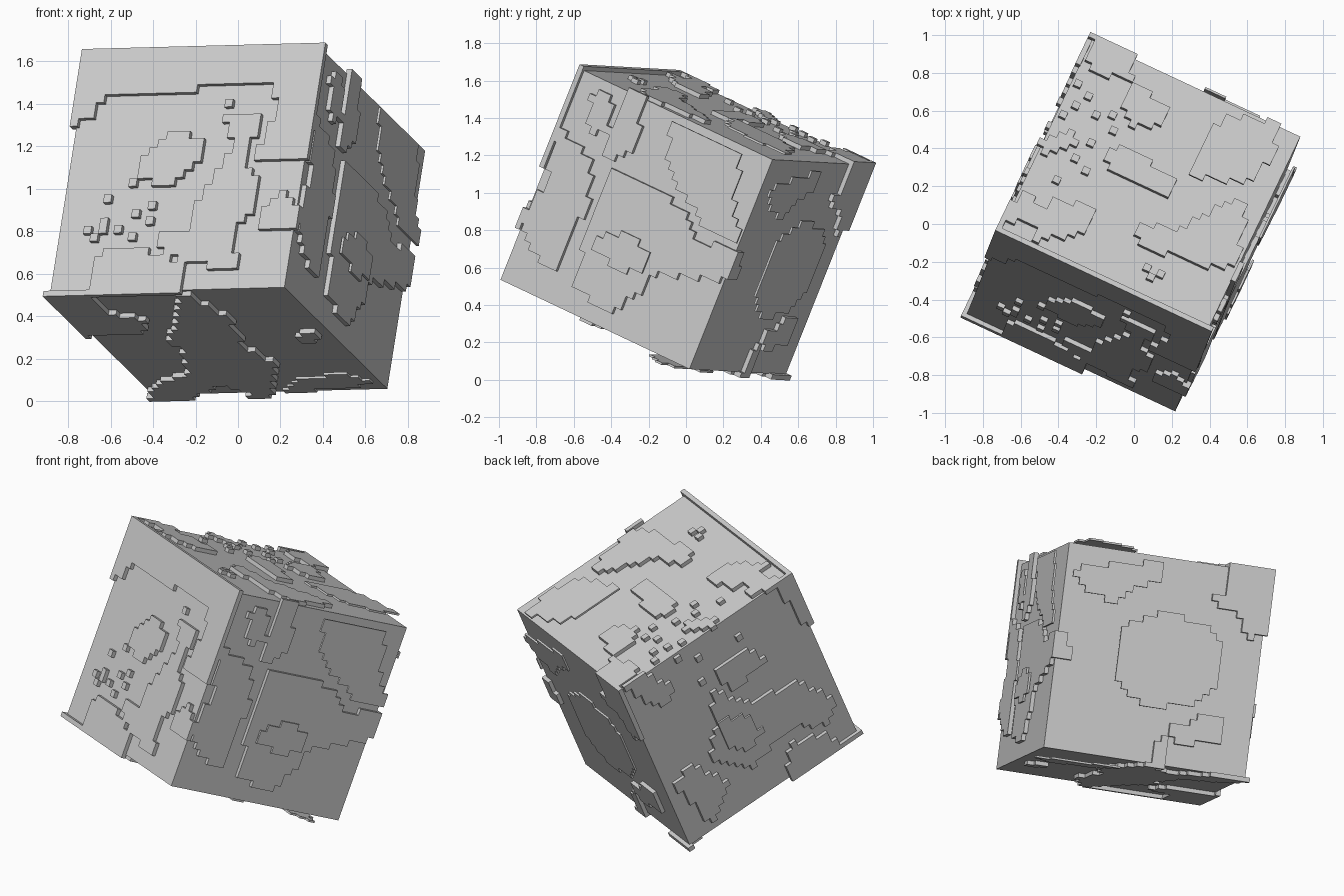
import bpy
import bmesh
from mathutils import Vector, Matrix

if "Cube" in bpy.data.objects:
    bpy.data.objects.remove(bpy.data.objects["Cube"], do_unlink=True)

GRID = 32
HALF = 0.609
CENTRE = Vector((-0.002, -0.007, 0.842))
LAND = (-0.004, 0.024)
CLOUD = (0.032, 0.044)

# Tilted frame of the cube world
across = Vector((0.905, -0.423, 0.024)).normalized()
back = Vector((0.383, 0.835, -0.392))
back = (back - across * back.dot(across)).normalized()
up = across.cross(back)

grey = bpy.data.materials.new("stone_grey")
grey.use_nodes = True
COLOUR = (0.6, 0.6, 0.6, 1)
grey.diffuse_color = COLOUR
grey.node_tree.nodes["Principled BSDF"].inputs["Base Color"].default_value = COLOUR


def add_object(name, bm):
    bmesh.ops.recalc_face_normals(bm, faces=bm.faces)
    mesh = bpy.data.meshes.new(name)
    bm.to_mesh(mesh)
    bm.free()
    mesh.materials.append(grey)
    obj = bpy.data.objects.new(name, mesh)
    bpy.context.scene.collection.objects.link(obj)
    return obj


def inside(outline, x, y):
    """Even-odd test of a cell centre against an outline."""
    hit = False
    for (ax, ay), (bx, by) in zip(outline, outline[1:] + outline[:1]):
        if (ay > y) != (by > y) and x < ax + (y - ay) * (bx - ax) / (by - ay):
            hit = not hit
    return hit


def cells_of(outlines, dots=()):
    """Turn outlines into square cells, which gives the stepped coasts."""
    cells = set(dots)
    for i in range(GRID):
        for j in range(GRID):
            if any(inside(o, i + 0.5, j + 0.5) for o in outlines):
                cells.add((i, j))
    return cells


def raise_cells(name, frame, cells, layer):
    """Build one slab layer of cells lying parallel to a side of the cube."""
    normal, right, rise = frame
    low, high = layer
    bm = bmesh.new()
    corners = {}

    def corner(i, j, depth):
        key = (i, j, depth)
        if key not in corners:
            reach = HALF + high
            p = right * (2 * i / GRID - 1) * reach + rise * (2 * j / GRID - 1) * reach
            corners[key] = bm.verts.new(CENTRE + p + normal * (HALF + depth))
        return corners[key]

    for i, j in cells:
        ring = [(i, j), (i + 1, j), (i + 1, j + 1), (i, j + 1)]
        for depth in (low, high):
            bm.faces.new([corner(*p, depth) for p in ring])
        # Walls only where the neighbouring cell is empty
        sides = [(i, j - 1), (i + 1, j), (i, j + 1), (i - 1, j)]
        for k, neighbour in enumerate(sides):
            if neighbour not in cells:
                p, q = ring[k], ring[(k + 1) % len(ring)]
                bm.faces.new([corner(*p, low), corner(*q, low),
                              corner(*q, high), corner(*p, high)])
    add_object(name, bm)


# Core cube
core = bmesh.new()
axes = Matrix((across, back, up)).transposed().to_4x4()
bmesh.ops.create_cube(core, size=2 * HALF, matrix=Matrix.Translation(CENTRE) @ axes)
add_object("core_cube", core)

# Front side
frame = (-back, across, up)
land = [
    [(0, 32), (32, 32), (32, 17), (25, 17), (26, 21), (27, 23), (26, 27), (16, 27),
     (16, 26), (4, 26), (3, 23), (0, 22)],
    [(14, 21), (18, 20), (18, 17), (15, 14), (10, 15), (10, 18)],
    [(20, 23), (25, 23), (24, 17), (26, 15), (26, 11), (24, 8), (25, 3), (18, 4),
     (14, 6), (14, 8), (18, 8), (18, 11), (20, 15), (22, 19)],
    [(6, 0), (6, 4), (8, 6), (11, 6), (18, 4), (18, 0)],
    [(27, 11), (30, 13), (32, 11), (32, 8), (27, 8)],
]
dots = [(6, 12), (9, 14), (12, 11), (6, 9), (8, 8), (10, 10), (12, 9), (10, 7),
        (4, 8), (5, 7), (6, 8), (20, 24)]
raise_cells("front_land", frame, cells_of(land, dots), LAND)

# Left side
frame = (across, back, up)
land = [
    [(10, 21), (17, 21), (23, 20), (25, 17), (32, 18), (32, 14), (27, 12), (21, 10),
     (21, 8), (18, 3), (11, 4), (10, 15)],
    [(3, 29), (6, 30), (8, 25), (5, 24)],
    [(0, 23), (7, 21), (9, 15), (8, 10), (8, 5), (3, 6), (0, 10), (2, 15)],
    [(8, 32), (11, 32), (12, 25), (10, 22), (8, 22)],
]
clouds = [
    [(16, 30), (27, 30), (29, 22), (31, 21), (31, 19), (26, 19), (23, 21), (18, 24)],
    [(11, 11), (16, 14), (20, 13), (20, 10), (16, 9)],
]
raise_cells("left_land", frame, cells_of(land), LAND)
raise_cells("left_clouds", frame, cells_of(clouds), CLOUD)

# Top side
frame = (up, across, back)
land = [
    [(17, 10), (22, 11), (25, 16), (28, 20), (30, 16), (31, 10), (27, 8), (18, 7)],
    [(9, 18), (12, 19), (19, 18), (19, 15), (10, 15)],
    [(5, 8), (11, 9), (11, 5), (5, 1)],
    [(0, 2), (1, 7), (6, 6), (5, 3)],
    [(7, 31), (8, 28), (14, 27), (14, 24), (10, 22), (8, 25)],
    [(1, 32), (7, 32), (7, 28), (3, 27), (1, 29)],
    [(0, 15), (4, 18), (5, 16), (1, 13)],
]
clouds = [[(21, 29), (28, 31), (29, 26), (27, 21), (20, 19), (20, 24)]]
dots = [(1, 24), (1, 28), (5, 21), (7, 22), (1, 19), (6, 17), (8, 20), (5, 14),
        (7, 13), (4, 10), (21, 3), (22, 4), (20, 4), (2, 21), (3, 23)]
raise_cells("top_land", frame, cells_of(land, dots), LAND)
raise_cells("top_clouds", frame, cells_of(clouds), CLOUD)

# Right side
frame = (-across, -back, up)
land = [
    [(2, 12), (6, 13), (10, 6), (8, 5), (5, 1), (4, 5)],
    [(13, 23), (15, 20), (19, 16), (26, 15), (30, 8), (28, 5), (23, 8), (20, 8),
     (14, 6), (9, 12), (12, 17)],
    [(15, 25), (21, 25), (23, 21), (16, 20)],
    [(19, 2), (21, 6), (27, 4), (28, 0), (19, 0)],
    [(29, 32), (32, 32), (32, 22), (30, 24)],
    [(1, 32), (5, 32), (8, 27), (6, 24), (3, 28)],
]
clouds = [[(12, 17), (16, 16), (18, 11), (14, 10), (12, 13)]]
dots = [(20, 27), (13, 28), (10, 30), (12, 24)]
raise_cells("right_land", frame, cells_of(land, dots), LAND)
raise_cells("right_clouds", frame, cells_of(clouds), CLOUD)

# Back side
frame = (back, -across, up)
land = [
    [(25, 32), (25, 27), (22, 26), (27, 25), (29, 21), (32, 22), (32, 32)],
    [(19, 7), (22, 7), (23, 9), (27, 9), (27, 5), (20, 4)],
    [(17, 0), (17, 3), (18, 5), (19, 5), (19, 0)],
    [(0, 18), (2, 18), (3, 14), (0, 14)],
]
clouds = [
    [(10, 20), (16, 23), (22, 22), (25, 20), (25, 14), (22, 10), (15, 9), (10, 12)],
    [(1, 27), (5, 28), (15, 30), (15, 27), (11, 26), (9, 23), (5, 24)],
]
raise_cells("back_land", frame, cells_of(land), LAND)
raise_cells("back_clouds", frame, cells_of(clouds), CLOUD)

# Underside
frame = (-up, across, back)
land = [
    [(0, 0), (6, 0), (6, 6), (10, 8), (8, 12), (0, 12)],
    [(18, 0), (19, 2), (21, 8), (19, 17), (21, 22), (19, 26), (16, 32), (13, 32),
     (14, 30), (8, 25), (11, 17), (10, 15), (14, 8)],
    [(0, 32), (3, 27), (9, 24), (13, 27), (8, 30), (5, 32)],
    [(27, 15), (29, 12), (31, 14), (28, 17)],
]
clouds = [[(19, 29), (23, 25), (29, 24), (32, 27), (27, 28)]]
raise_cells("under_land", frame, cells_of(land), LAND)
raise_cells("under_clouds", frame, cells_of(clouds), CLOUD)
